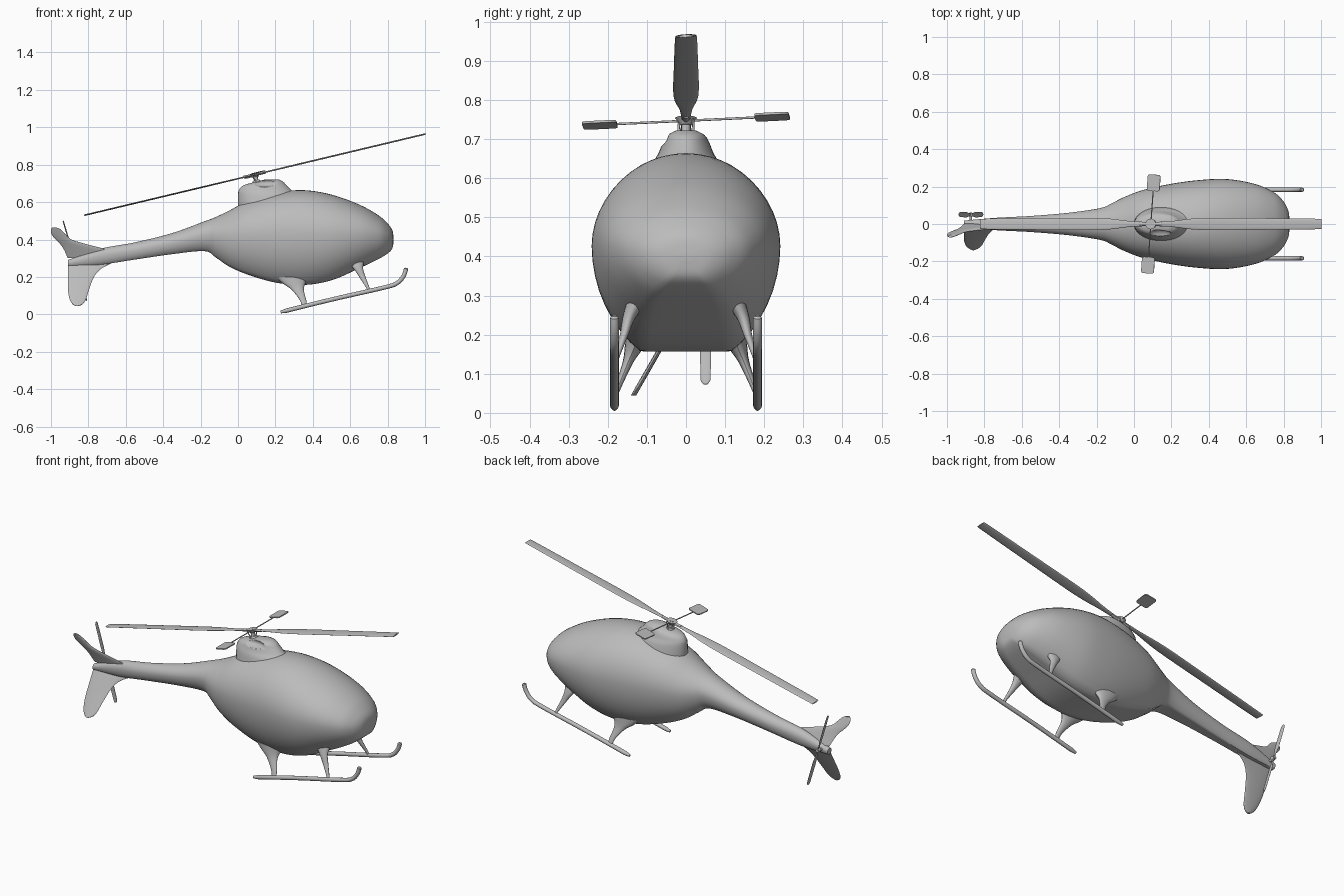
import bpy, bmesh, math
from mathutils import Vector, Matrix

cube = bpy.data.objects.get("Cube")
if cube:
    bpy.data.objects.remove(cube, do_unlink=True)

grey = bpy.data.materials.new("plain grey")
grey.use_nodes = True
grey.diffuse_color = (0.5, 0.5, 0.5, 1)
grey.node_tree.nodes["Principled BSDF"].inputs["Base Color"].default_value = grey.diffuse_color


def finish(name, bm, matrix=None, angle=40):
    """Turn a bmesh into a smooth shaded grey object."""
    bmesh.ops.recalc_face_normals(bm, faces=bm.faces)
    if matrix:
        bm.transform(matrix)
    mesh = bpy.data.meshes.new(name)
    bm.to_mesh(mesh)
    bm.free()
    mesh.materials.append(grey)
    obj = bpy.data.objects.new(name, mesh)
    bpy.context.collection.objects.link(obj)
    bpy.ops.object.select_all(action="DESELECT")
    obj.select_set(True)
    bpy.context.view_layer.objects.active = obj
    bpy.ops.object.shade_smooth_by_angle(angle=math.radians(angle))
    return obj


def spline(rows, steps=4):
    """Catmull-Rom interpolation of rows of numbers."""
    out = []
    for i in range(len(rows) - 1):
        quad = rows[max(i - 1, 0)], rows[i], rows[i + 1], rows[min(i + 2, len(rows) - 1)]
        for s in range(steps):
            t = s / steps
            out.append([b + t * (c - a + t * (2 * a - 5 * b + 4 * c - d + t * (3 * (b - c) + d - a))) / 2
                        for a, b, c, d in zip(*quad)])
    return out + [list(rows[-1])]


def loft(name, rings, sides=16, matrix=None, floor=-1, stretch=1):
    """Skin elliptical rings given as (centre, u, up, down); floor flattens the underside."""
    bm = bmesh.new()
    loops = []
    for centre, u, up, down in rings:
        loop = []
        for k in range(sides):
            a = math.tau * k / sides
            s = math.sin(a)
            offset = Vector(up) * s if s > 0 else Vector(down) * max(s * stretch, floor)
            loop.append(bm.verts.new(Vector(centre) + Vector(u) * math.cos(a) + offset))
        loops.append(loop)
    for lo, hi in zip(loops, loops[1:]):
        for k in range(sides):
            j = (k + 1) % sides
            bm.faces.new((lo[k], lo[j], hi[j], hi[k]))
    bm.faces.new(loops[0])
    bm.faces.new(loops[-1])
    return finish(name, bm, matrix)


def oval(centre, u, v):
    return centre, u, v, v


def rod(name, a, b, ra, rb, matrix=None):
    a, b = Vector(a), Vector(b)
    d = b - a
    bm = bmesh.new()
    turn = Matrix.Translation((a + b) / 2) @ d.to_track_quat("Z", "Y").to_matrix().to_4x4()
    bmesh.ops.create_cone(bm, cap_ends=True, segments=20, radius1=ra, radius2=rb,
                          depth=d.length, matrix=turn)
    return finish(name, bm, matrix)


# Fuselage and tail boom: x, top, bottom, half width
stations = [(-.91, .29, .255, .018), (-.74, .35, .265, .033), (-.55, .385, .293, .043),
            (-.35, .435, .322, .06), (-.18, .497, .338, .085), (-.12, .52, .305, .11),
            (-.05, .553, .257, .145), (.05, .605, .213, .182), (.2, .65, .17, .215),
            (.35, .664, .157, .235), (.5, .64, .182, .24), (.65, .586, .247, .213),
            (.75, .53, .295, .168), (.8, .486, .325, .12), (.825, .45, .352, .07),
            (.832, .41, .39, .02)]
rings = []
for x, top, bottom, w in spline(stations, 5):
    mid = bottom + .535 * (top - bottom)
    rings.append(((x, 0, mid), (0, w, 0), (0, 0, top - mid), (0, 0, mid - bottom)))
loft("fuselage", rings, 48, floor=-1, stretch=1.15)

# Engine cowl with a scooped intake on its right side: z, rear x, front x, half width
cowl_rows = [(.57, 0, .34, .1), (.635, 0, .32, .085), (.665, .005, .285, .07),
             (.69, .03, .26, .06), (.71, .1, .24, .048), (.722, .15, .215, .025)]
cowl = loft("engine_cowl", [oval(((a + b) / 2, 0, z), ((b - a) / 2, 0, 0), (0, w, 0))
                            for z, a, b, w in spline(cowl_rows)], 32)
bm = bmesh.new()
bmesh.ops.create_uvsphere(bm, u_segments=24, v_segments=12, radius=1,
                          matrix=Matrix.Translation((.14, -.07, .705)) @ Matrix.Diagonal((.075, .04, .025, 1)))
cutter = finish("intake_cutter", bm)
cutter.hide_render = True
bpy.ops.object.select_all(action="DESELECT")
cowl.select_set(True)
bpy.context.view_layer.objects.active = cowl
cut = cowl.modifiers.new("intake", "BOOLEAN")
cut.operation, cut.object, cut.solver = "DIFFERENCE", cutter, "EXACT"
bpy.ops.object.modifier_apply(modifier=cut.name)
bpy.data.objects.remove(cutter, do_unlink=True)


# Tail fins, both canted to the right: z, trailing x, leading x
def fin(name, rows, cant):
    start = rows[0][0]
    loft(name, [oval(((a + b) / 2, -cant * abs(z - start), z), ((b - a) / 2, 0, 0), (0, .007, 0))
                for z, a, b in spline(rows)], 24)


fin("upper_tail_fin", [(.3, -.91, -.6), (.345, -.93, -.7), (.375, -.95, -.81), (.4, -.975, -.89),
                       (.43, -.998, -.925), (.455, -1, -.95), (.465, -.992, -.972)], .4)
fin("lower_tail_fin", [(.28, -.91, -.66), (.245, -.91, -.73), (.2, -.91, -.77), (.13, -.909, -.797),
                       (.08, -.9, -.813), (.055, -.885, -.83), (.045, -.87, -.85)], .57)

# Landing gear, mirrored across the centre
skid_path = spline([(.228, .012), (.5, .079), (.78, .143), (.85, .167), (.885, .205), (.9, .248)], 6)
rear_strut = [(.29, .12, .2, .09, .035), (.3, .133, .165, .06, .024), (.32, .148, .13, .032, .014),
              (.348, .17, .075, .017, .009), (.355, .183, .04, .014, .007)]
front_strut = [(.625, .12, .29, .05, .03), (.643, .145, .245, .026, .017), (.665, .158, .2, .017, .011),
               (.695, .178, .14, .009, .007), (.7, .183, .12, .009, .007)]
for side, label in ((1, "left"), (-1, "right")):
    rings = []
    last = len(skid_path) - 1
    for i, (x, z) in enumerate(skid_path):
        xa, za = skid_path[max(i - 1, 0)]
        xb, zb = skid_path[min(i + 1, last)]
        r = .007 if i in (0, last) else .0115
        normal = Vector((za - zb, 0, xb - xa)).normalized() * r
        rings.append(oval((x, side * .183, z), (0, r, 0), normal))
    loft(label + "_skid", rings, 12)
    for place, rows in (("rear", rear_strut), ("front", front_strut)):
        loft(f"{label}_{place}_strut", [oval((x, side * y, z), (hx, 0, 0), (0, hy, 0))
                                        for x, y, z, hx, hy in spline(rows)], 16)


# Rotor blades run along local x: distance from hub, half chord
def blade(name, rows, thick, matrix, pitch):
    u = Vector((0, math.cos(pitch), math.sin(pitch)))
    v = Vector((0, -math.sin(pitch), math.cos(pitch))) * thick
    loft(name, [oval((x, 0, 0), u * c, v) for x, c in spline(rows)], 16, matrix)


# Main rotor, tilted with the mast
tilt = Matrix.Translation((.09, 0, .747)) @ Matrix.Rotation(math.radians(-13.4), 4, "Y")
main_rows = [(.02, .011), (.12, .016), (.28, .032), (.6, .031), (.91, .028), (.928, .024), (.936, .012)]
for half, label in ((0, "front"), (math.pi, "rear")):
    blade(label + "_main_blade", main_rows, .004, tilt @ Matrix.Rotation(half, 4, "Z"), .05)
rod("rotor_mast", (0, 0, -.1), (0, 0, .008), .011, .011, tilt)
rod("rotor_hub", (0, 0, -.012), (0, 0, .007), .014, .028, tilt)
rod("swash_plate", (0, 0, -.045), (0, 0, -.03), .024, .018, tilt)
rod("blade_grip", (-.06, 0, 0), (.06, 0, 0), .008, .008, tilt)
for s in (-1, 1):
    rod("control_link", (0, s * .02, -.04), (s * .02, s * .018, 0), .003, .003, tilt)

# Stabiliser bar with two paddles
bar = tilt @ Matrix.Rotation(math.radians(-4.5), 4, "Z") @ Matrix.Rotation(math.radians(1.7), 4, "X")
rod("stabiliser_bar", (0, -.2, 0), (0, .2, 0), .003, .003, bar)
for s in (-1, 1):
    bm = bmesh.new()
    bmesh.ops.create_cube(bm, size=1, matrix=Matrix.Translation((0, s * .221, 0)) @ Matrix.Diagonal((.07, .088, .006, 1)))
    corners = [e for e in bm.edges if abs(e.verts[0].co.z - e.verts[1].co.z) > .004]
    bmesh.ops.bevel(bm, geom=corners, offset=.012, segments=3, affect="EDGES", profile=.5)
    finish("stabiliser_paddle", bm, bar)

# Tail rotor on the left side
spin = Matrix.Translation((-.872, .05, .287)) @ Matrix.Rotation(math.radians(-106.5), 4, "Y")
tail_rows = [(.006, .005), (.04, .008), (.08, .014), (.2, .013), (.217, .01), (.223, .005)]
for half, label in ((0, "upper"), (math.pi, "lower")):
    blade(label + "_tail_blade", tail_rows, .003, spin @ Matrix.Rotation(half, 4, "Y"), .12)
rod("tail_rotor_shaft", (-.872, 0, .28), (-.872, .06, .287), .007, .007)
rod("tail_rotor_hub", (-.872, .04, .287), (-.872, .058, .287), .013, .01)
